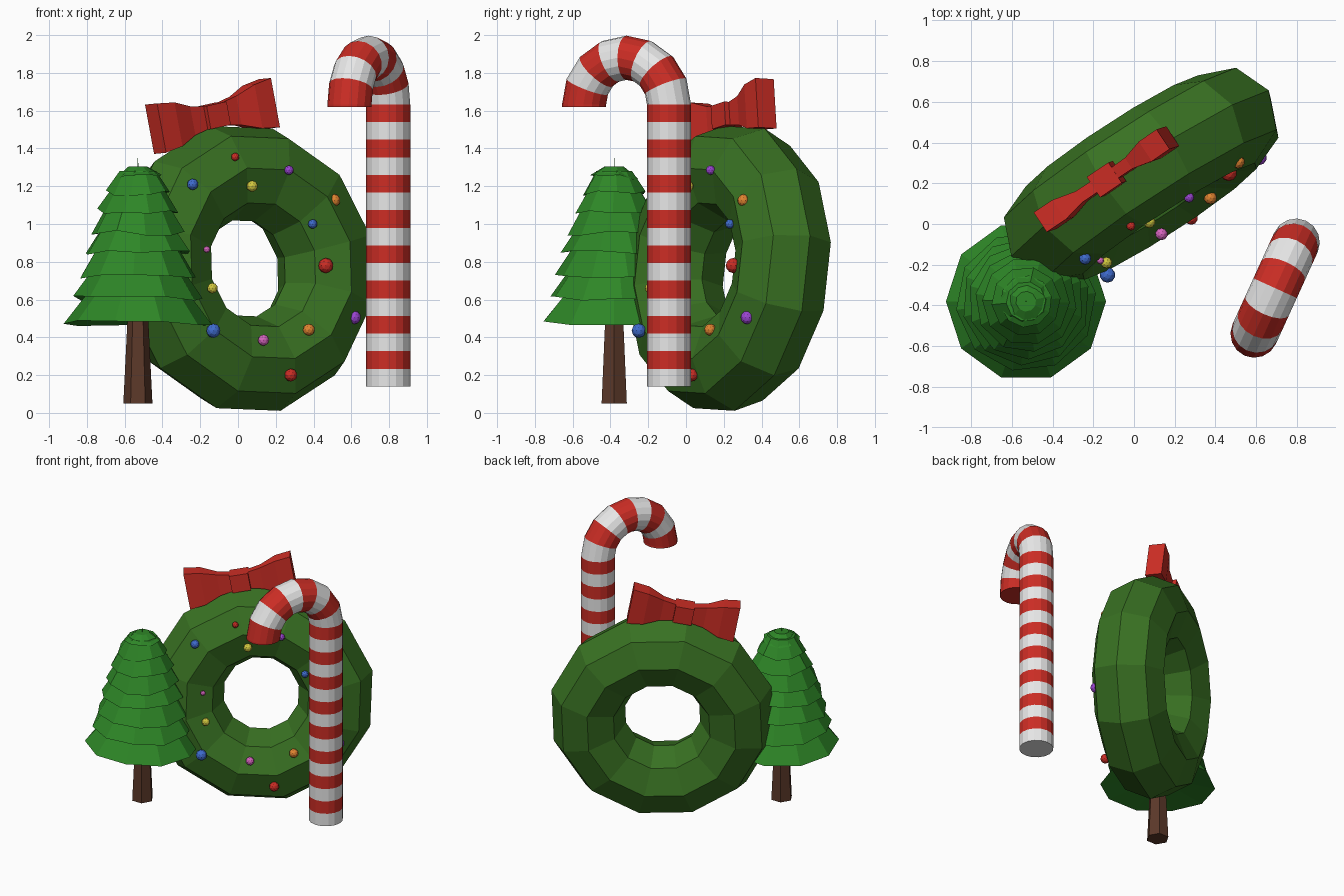
import bpy, bmesh, math, random
from math import sin, cos, pi, radians
from mathutils import Vector, Matrix

if "Cube" in bpy.data.objects:
    bpy.data.objects.remove(bpy.data.objects["Cube"])

random.seed(4)

def material(name, rgb):
    m = bpy.data.materials.new(name)
    m.diffuse_color = (*rgb, 1)
    m.use_nodes = True
    m.node_tree.nodes["Principled BSDF"].inputs["Base Color"].default_value = m.diffuse_color
    return m

MAT = {n: material(n, c) for n, c in {
    "wreath green": (0.04, 0.165, 0.016), "tree green": (0.027, 0.24, 0.02),
    "red": (0.6, 0.026, 0.018), "white": (0.8, 0.8, 0.8), "brown": (0.105, 0.04, 0.022),
    "yellow": (0.65, 0.58, 0.05), "blue": (0.05, 0.15, 0.62), "orange": (0.75, 0.23, 0.03),
    "purple": (0.33, 0.06, 0.65), "pink": (0.68, 0.13, 0.52)}.items()}

def build(name, bm, mats, matrix=Matrix()):
    bmesh.ops.recalc_face_normals(bm, faces=bm.faces)
    me = bpy.data.meshes.new(name)
    bm.to_mesh(me)
    bm.free()
    for m in mats:
        me.materials.append(MAT[m])
    ob = bpy.data.objects.new(name, me)
    ob.matrix_world = matrix
    bpy.context.collection.objects.link(ob)
    return ob

def loft(bm, rings, closed=False, bands=None):
    """Skin a list of point rings; bands gives a material index per span."""
    vs = [[bm.verts.new(p) for p in r] for r in rings]
    n = len(vs[0])
    for i in range(len(vs) if closed else len(vs) - 1):
        a, b = vs[i], vs[(i + 1) % len(vs)]
        for j in range(n):
            k = (j + 1) % n
            f = bm.faces.new((a[j], a[k], b[k], b[j]))
            f.material_index = bands[i] if bands else 0
    if not closed:
        for ring, i in ((vs[0], 0), (vs[-1], -1)):
            f = bm.faces.new(ring)
            f.material_index = bands[i] if bands else 0

def circle(r, z, n, c=(0, 0), phase=0.0):
    return [Vector((c[0] + r * cos(phase + 2 * pi * j / n), c[1] + r * sin(phase + 2 * pi * j / n), z))
            for j in range(n)]

def pose(loc, yaw, tilt, roll):
    return (Matrix.Translation(loc) @ Matrix.Rotation(radians(yaw), 4, 'Z')
            @ Matrix.Rotation(radians(tilt), 4, 'X') @ Matrix.Rotation(radians(roll), 4, 'Y'))

# Wreath: coarse upright torus, leaning back a little
R, r = 0.52, 0.258
rings = []
for i in range(12):
    a = radians(15 + 30 * i)
    ring = []
    for j in range(8):
        b = 2 * pi * j / 8
        d = R + r * cos(b)
        ring.append((d * cos(a), r * sin(b), d * sin(a)))
    rings.append(ring)
bm = bmesh.new()
loft(bm, rings, closed=True)
build("wreath", bm, ["wreath green"], pose((0.035, 0.228, 0.765), 33, -6, 2))

# Bow: two mirrored flared wings and a knot
bow = pose((-0.135, 0.22, 1.572), 33.5, -3, -10.5)
for side, label in ((-1, "left"), (1, "right")):
    bm = bmesh.new()
    loft(bm, [[(side * x, -t, -h), (side * x, t, -h), (side * x, t, h), (side * x, -t, h)]
              for x, t, h in ((0.0, 0.03, 0.05), (0.15, 0.032, 0.078),
                              (0.26, 0.058, 0.118), (0.37, 0.058, 0.133))])
    build("bow_wing_" + label, bm, ["red"], bow)
bm = bmesh.new()
bmesh.ops.create_cube(bm, size=1, matrix=Matrix.Diagonal((0.13, 0.12, 0.125, 1)))
build("bow_knot", bm, ["red"], bow)

# Baubles on the front of the wreath
BAUBLES = [("red", -0.015, -0.01, 1.355, .022), ("purple", .27, .13, 1.285, .025),
           ("yellow", .075, 0.01, 1.2, .03), ("orange", .51, .305, 1.125, .033),
           ("blue", .395, .232, 1.0, .025), ("red", .465, .25, .78, .04),
           ("purple", .615, .325, .505, .036), ("orange", .375, .128, .44, .032),
           ("pink", .135, -.05, .385, .03), ("red", .28, .03, .2, .034),
           ("blue", -.13, -.25, .435, .038), ("yellow", -.135, -.19, .66, .028),
           ("pink", -.165, -.18, .865, .018), ("blue", -.24, -.17, 1.21, .03)]
for i, (col, x, y, z, s) in enumerate(BAUBLES):
    bm = bmesh.new()
    bmesh.ops.create_icosphere(bm, subdivisions=2, radius=s)
    build(f"bauble_{i + 1}", bm, [col], Matrix.Translation((x, y, z)))

# Tree trunk
C = (-0.53, -0.38)
bm = bmesh.new()
loft(bm, [circle(0.077, 0.05, 6, C), circle(0.05, 0.6, 6, C)])
build("tree_trunk", bm, ["brown"])

# Tree foliage: stacked ten-sided skirts with slightly ragged brims
TIERS = [(.47, .393), (.60, .345), (.72, .315), (.84, .285), (.95, .25), (1.06, .215), (1.16, .17), (1.24, .128)]
for i, (z, rad) in enumerate(TIERS):
    last = i == len(TIERS) - 1
    top_z = 1.305 if last else TIERS[i + 1][0] + 0.04
    top_r = 0.05 if last else TIERS[i + 1][1] * 0.76
    brim = circle(rad, z, 10, C, 0.12 * i)
    for v in brim:
        v.z += random.uniform(-0.012, 0.022)
    bm = bmesh.new()
    loft(bm, [circle(rad * 0.5, z + 0.03, 10, C, 0.12 * i), brim, circle(top_r, top_z, 10, C, 0.12 * i)])
    build(f"tree_tier_{i + 1}", bm, ["tree green"])
bm = bmesh.new()
loft(bm, [circle(0.003, 1.29, 4, C), circle(0.001, 1.35, 4, C)])
build("tree_tip", bm, ["tree green"])

# Candy cane: striped pole sweeping into a half-circle hook
base, hook, bend_z, rad = Vector((0.795, -0.09, 0)), 0.247, 1.633, 0.117
d = Vector((-0.205, -0.45, 0)).normalized()
side = Vector((-d.y, d.x, 0))
path = [(base + Vector((0, 0, 0.14 + (bend_z - 0.14) * i / 16)), 0) for i in range(17)]
for i in range(1, 9):
    a = pi * i / 8
    path.append((base + d * hook * (1 - cos(a)) + Vector((0, 0, bend_z + hook * sin(a))), a))
path.append((path[-1][0] - Vector((0, 0, 0.013)), pi))
rings = []
for p, a in path:
    out = d * cos(a) - Vector((0, 0, sin(a)))
    rings.append([p + rad * (out * cos(2 * pi * j / 16) + side * sin(2 * pi * j / 16)) for j in range(16)])
bands = [i % 2 for i in range(24)] + [1]
bm = bmesh.new()
loft(bm, rings, bands=bands)
build("candy_cane", bm, ["white", "red"])
